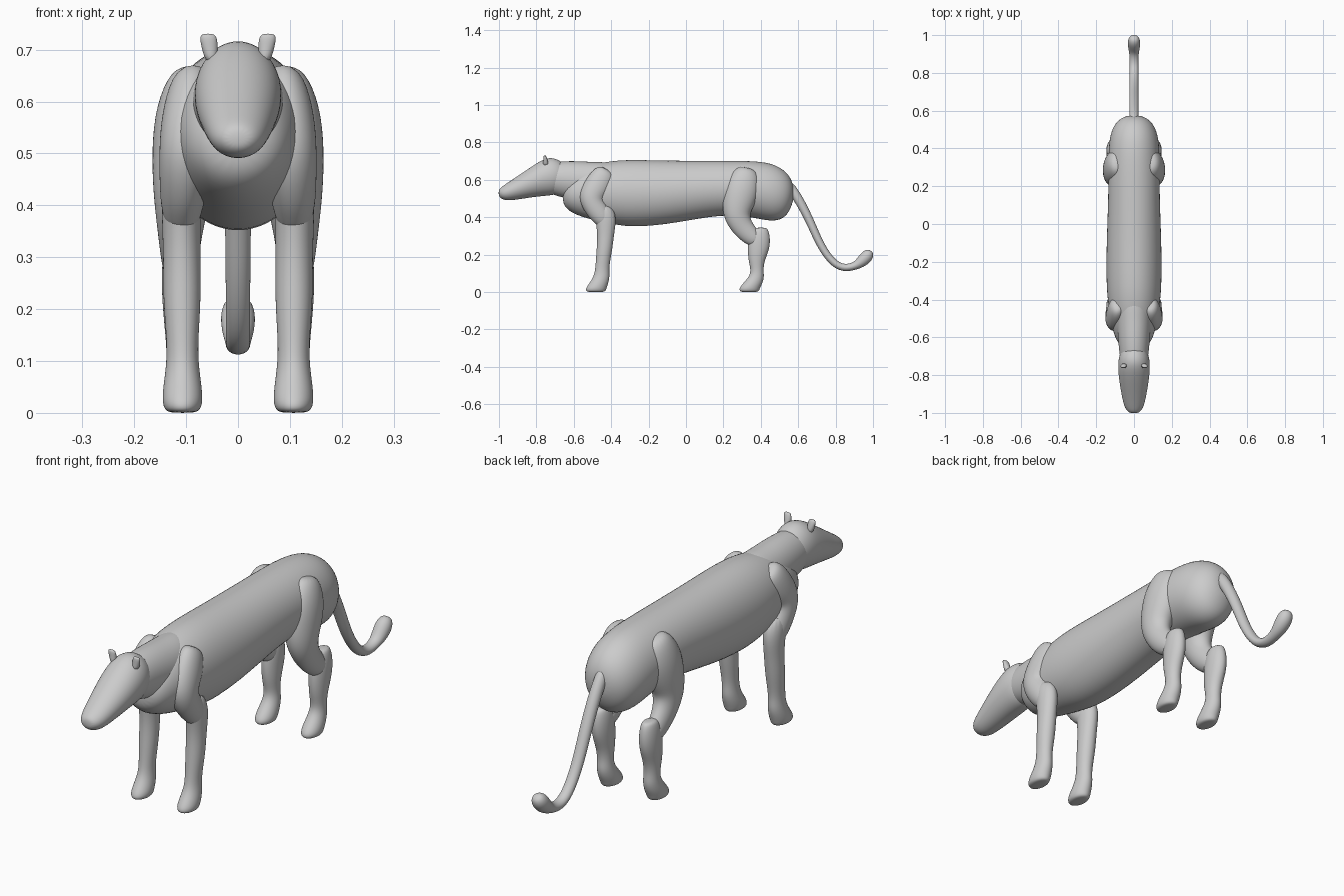
import bpy, bmesh
from math import cos, sin, tau
from mathutils import Vector

SEG = 16


def loft(name, rings, axis='path', mirror=False):
    """rings: (x, y, z, half width in x, half depth across the path)"""
    bm = bmesh.new()
    pts = [Vector(r[:3]) for r in rings]
    loops = []
    for i, (x, y, z, rx, rv) in enumerate(rings):
        if axis == 'y':
            v = Vector((0, 0, 1))
        elif axis == 'z':
            v = Vector((0, 1, 0))
        else:
            t = pts[min(i + 1, len(pts) - 1)] - pts[max(i - 1, 0)]
            v = Vector((0, -t.z, t.y)).normalized()
        loops.append([bm.verts.new(pts[i] + Vector((rx * 1.025 * cos(k * tau / SEG), 0, 0))
                                   + v * rv * 1.025 * sin(k * tau / SEG)) for k in range(SEG)])
    for a, b in zip(loops, loops[1:]):
        for k in range(SEG):
            j = (k + 1) % SEG
            bm.faces.new((a[k], a[j], b[j], b[k]))
    bm.faces.new(loops[0])
    bm.faces.new(loops[-1])
    bmesh.ops.recalc_face_normals(bm, faces=bm.faces)
    me = bpy.data.meshes.new(name)
    bm.to_mesh(me)
    bm.free()
    for p in me.polygons:
        p.use_smooth = True
    ob = bpy.data.objects.new(name, me)
    bpy.context.collection.objects.link(ob)
    if mirror:
        ob.modifiers.new("Mirror", 'MIRROR').use_mirror_merge = False
    sub = ob.modifiers.new("Smooth", 'SUBSURF')
    sub.levels = sub.render_levels = 2
    return ob


def along_y(name, secs):
    # (y, top, bottom, half width)
    return loft(name, [(0, y, (t + b) / 2, w, (t - b) / 2) for y, t, b, w in secs], 'y')


def along_z(name, secs):
    # (z, front y, back y, x, half width)
    return loft(name, [(x, (f + b) / 2, z, w, (b - f) / 2) for z, f, b, x, w in secs], 'z', True)


# Trunk from chest to rump
along_y("torso", [
    (-.66, .55, .485, .03), (-.64, .60, .44, .085), (-.56, .665, .40, .115),
    (-.42, .70, .37, .138), (-.30, .708, .345, .147), (-.1, .702, .362, .145),
    (.1, .702, .40, .137), (.25, .702, .415, .135), (.38, .70, .395, .135),
    (.47, .685, .375, .128), (.535, .645, .40, .10), (.565, .60, .46, .06), (.575, .56, .50, .025)])

# Neck and skull
along_y("neck", [
    (-.36, .68, .52, .06), (-.42, .695, .49, .09), (-.50, .695, .475, .092),
    (-.58, .70, .49, .086), (-.66, .70, .505, .080), (-.74, .69, .53, .07), (-.77, .66, .56, .04)])
along_y("head", [
    (-.64, .65, .58, .03), (-.655, .69, .545, .06), (-.70, .717, .52, .08), (-.75, .718, .515, .085),
    (-.82, .675, .508, .080), (-.90, .62, .495, .066), (-.96, .58, .488, .054),
    (-.99, .56, .50, .038), (-1.002, .545, .515, .018)])

# Ears
along_z("ears", [
    (.675, -.765, -.735, .05, .012), (.70, -.763, -.738, .054, .015),
    (.722, -.763, -.745, .057, .017), (.731, -.76, -.75, .058, .012)])

# Front limbs
loft("shoulders", [
    (.085, -.42, .655, .02, .03), (.088, -.43, .64, .042, .06), (.095, -.47, .57, .053, .075),
    (.100, -.515, .505, .052, .07), (.105, -.48, .44, .046, .06),
    (.108, -.44, .39, .040, .05), (.108, -.43, .35, .025, .03)], mirror=True)
along_z("front_legs", [
    (.47, -.50, -.40, .105, .032), (.40, -.485, -.37, .11, .039), (.31, -.472, -.385, .108, .035),
    (.22, -.478, -.395, .108, .037), (.13, -.484, -.413, .107, .029), (.085, -.492, -.408, .107, .032),
    (.05, -.515, -.415, .107, .037), (.022, -.535, -.425, .107, .039),
    (.005, -.535, -.43, .107, .034), (.0, -.52, -.445, .107, .022)])

# Hind limbs
loft("thighs", [
    (.09, .33, .665, .02, .03), (.093, .325, .645, .045, .065), (.099, .305, .57, .064, .095),
    (.102, .28, .48, .064, .088), (.108, .268, .41, .054, .072), (.112, .30, .345, .042, .058),
    (.112, .35, .295, .036, .05), (.111, .39, .265, .030, .035)], mirror=True)
along_z("hind_legs", [
    (.345, .375, .425, .11, .018), (.335, .35, .44, .11, .029), (.29, .335, .45, .11, .037),
    (.23, .33, .447, .11, .037), (.17, .334, .42, .109, .033), (.12, .347, .413, .108, .029),
    (.085, .34, .418, .107, .032), (.05, .308, .41, .107, .037), (.022, .285, .395, .107, .039),
    (.005, .287, .39, .107, .034), (.0, .30, .375, .107, .022)])

# Tail with tufted tip
loft("tail", [(0, y, z, rx, rv) for y, z, rx, rv in [
    (.53, .585, .024, .03), (.575, .54, .025, .026), (.62, .465, .025, .024), (.665, .375, .025, .022),
    (.705, .28, .024, .021), (.75, .20, .023, .02), (.80, .145, .023, .02), (.85, .127, .023, .02),
    (.90, .138, .024, .02), (.93, .155, .030, .028), (.96, .183, .034, .035),
    (.98, .207, .029, .029), (.99, .22, .014, .013)]])
